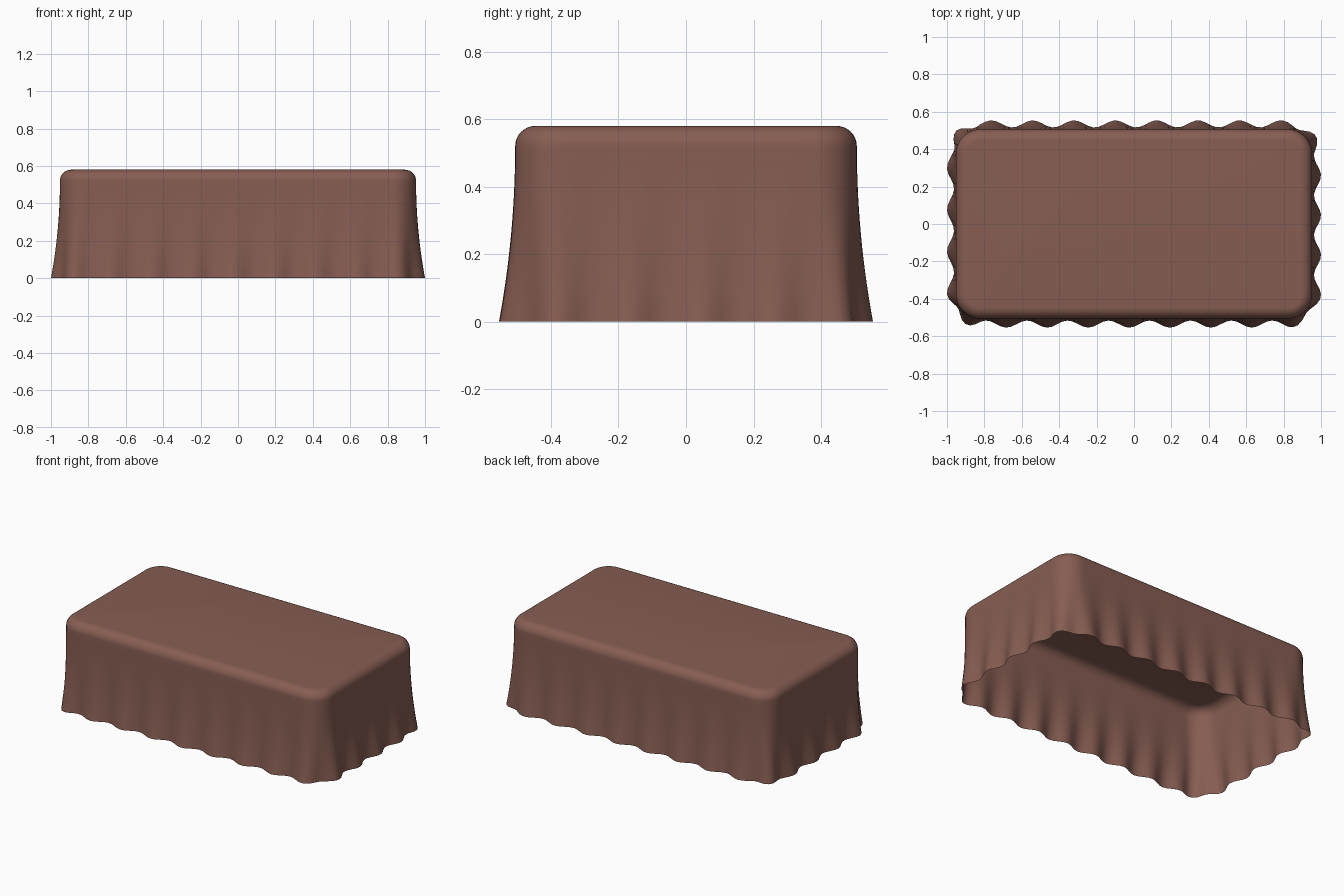
import bpy, bmesh
from math import sin, cos, pi

if "Cube" in bpy.data.objects:
    bpy.data.objects.remove(bpy.data.objects["Cube"])

HX, HY, R = 0.952, 0.506, 0.13      # half sizes and plan corner radius
H, F = 0.58, 0.06                   # height and top edge radius
CX, CY = HX - R, HY - R

# Outline pieces, clockwise from above: start, end, wave phase at start and end
sides = [((-CX, HY), (CX, HY), -0.27, 7.17, pi / 2),
         ((HX, CY), (HX, -CY), 8.45, 11.98, 0),
         ((CX, -HY), (-CX, -HY), 13.12, 20.64, -pi / 2),
         ((-HX, -CY), (-HX, CY), 21.97, 25.34, -pi)]
centres = [(CX, CY), (CX, -CY), (-CX, -CY), (-CX, CY)]

# Each outline sample: x, y, normal x, normal y, wave phase
outline = []
for i, (a, b, p0, p1, ang) in enumerate(sides):
    n = round((p1 - p0) * 8)
    for k in range(n):
        t = k / n
        outline.append((a[0] + (b[0] - a[0]) * t, a[1] + (b[1] - a[1]) * t,
                        cos(ang), sin(ang), p0 + (p1 - p0) * t))
    nxt = sides[(i + 1) % 4][2] + (27 if i == 3 else 0)
    for k in range(10):
        t = k / 10
        th = ang - t * pi / 2
        c = centres[i]
        outline.append((c[0] + R * cos(th), c[1] + R * sin(th),
                        cos(th), sin(th), p1 + (nxt - p1) * t))

# Vertical profile: (z, inset, skirt flare)
profile = []
for k in range(15):
    z = (H - F) * k / 14
    profile.append((z, 0, (1 - z / (H - F)) ** 2))
for k in range(1, 9):
    a = k / 8 * pi / 2
    profile.append((H - F + F * sin(a), F * (1 - cos(a)), 0))

# Draped cloth: flared, rippled skirt closed by a flat top, open below
bm = bmesh.new()
rings = []
for z, inset, flare in profile:
    ring = []
    for x, y, nx, ny, ph in outline:
        d = flare * (0.029 + 0.019 * cos(2 * pi * ph)) - inset
        ring.append(bm.verts.new((x + nx * d, y + ny * d, z)))
    rings.append(ring)
n = len(outline)
for lo, hi in zip(rings, rings[1:]):
    for i in range(n):
        j = (i + 1) % n
        bm.faces.new((lo[i], hi[i], hi[j], lo[j]))
bm.faces.new(rings[-1])
bmesh.ops.recalc_face_normals(bm, faces=bm.faces)
if max(bm.faces, key=lambda f: f.calc_area()).normal.z < 0:
    bmesh.ops.reverse_faces(bm, faces=bm.faces)
mesh = bpy.data.meshes.new("tablecloth")
bm.to_mesh(mesh)
bm.free()
cloth = bpy.data.objects.new("tablecloth", mesh)
bpy.context.collection.objects.link(cloth)

mat = bpy.data.materials.new("brown_cloth")
mat.diffuse_color = (0.24, 0.11, 0.085, 1)
mat.use_nodes = True
mat.node_tree.nodes["Principled BSDF"].inputs["Base Color"].default_value = mat.diffuse_color
mesh.materials.append(mat)

bpy.context.view_layer.objects.active = cloth
cloth.select_set(True)
bpy.ops.object.shade_smooth_by_angle(angle=0.7)
